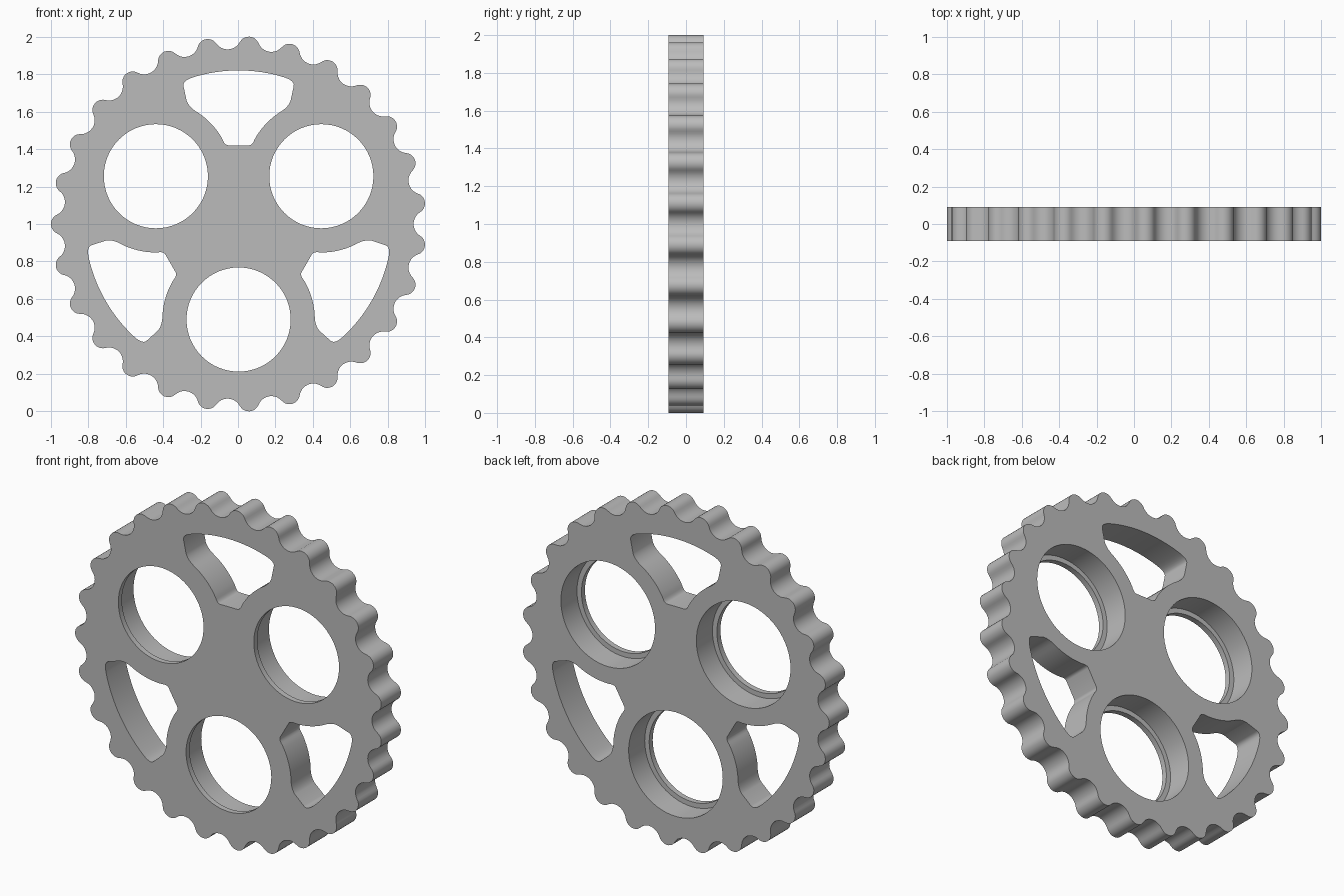
import bpy, bmesh
from math import sin, cos, pi, radians, atan2, hypot
from mathutils import Vector

cube = bpy.data.objects.get("Cube")
if cube:
    bpy.data.objects.remove(cube)

TEETH = 27
TIP_R, TIP_ROUND, ROOT_R = 1.0017, 0.055, 0.935
HALF_DEPTH = 0.0915
LIP = 0.033              # thickness of the lip left at the front of each bore
HOLE_R, BORE_R, HOLE_DIST = 0.278, 0.307, 0.51
SHIFT = 0.0032           # centres the odd tooth count on x


def arc(cx, cz, r, a0, a1, n):
    return [(cx + r * cos(a0 + (a1 - a0) * i / n), cz + r * sin(a0 + (a1 - a0) * i / n))
            for i in range(n + 1)]


def corner(p, c, q, n=6):
    p, c, q = Vector(p), Vector(c), Vector(q)
    return [tuple(p * (1 - t) ** 2 + c * 2 * t * (1 - t) + q * t * t)
            for t in (i / n for i in range(n + 1))]


def turn(points, a):
    return [(x * cos(a) - z * sin(a), x * sin(a) + z * cos(a)) for x, z in points]


def rim_outline():
    # rounded tooth tip blended into a round root, repeated around the wheel
    half = pi / TEETH
    tip_c = TIP_R - TIP_ROUND
    root_c = ROOT_R + 0.073
    dx, dz = root_c * cos(half) - tip_c, root_c * sin(half)
    phi, root_round = atan2(dz, dx), hypot(dx, dz) - TIP_ROUND
    tooth = arc(tip_c, 0, TIP_ROUND, -phi, phi, 10)
    tooth += arc(root_c * cos(half), root_c * sin(half), root_round,
                 phi + pi, 2 * half - phi + pi, 10)[1:-1]
    return [p for k in range(TEETH) for p in turn(tooth, pi + 2 * half * k)]


def window_outline():
    # right half, from the inner flat up to the middle of the outer arc
    hx, hz = HOLE_DIST * cos(pi / 6), HOLE_DIST * sin(pi / 6)
    side = arc(hx, hz, 0.407, radians(151), radians(121), 10)
    top = arc(0, 0, 0.82, radians(73), radians(90), 8)
    half = corner((0.055, 0.42), (0.074, 0.42), side[0])
    half += side[1:-1]
    half += corner(side[-1], (0.268, 0.629), (0.278, 0.66))
    half += corner((0.294, 0.735), (0.302, 0.765), top[0])
    half += top[1:]
    return half + [(-x, z) for x, z in reversed(half[:-1])]


bm = bmesh.new()


def loop(points, y):
    vs = [bm.verts.new((x + SHIFT, y, z + 1)) for x, z in points]
    for i, v in enumerate(vs):
        bm.edges.new((vs[i - 1], v))
    return vs


def wall(a, b):
    for i in range(len(a)):
        bm.faces.new((a[i - 1], a[i], b[i], b[i - 1]))


def cap(loops, normal):
    edges = [bm.edges.get((vs[i - 1], vs[i])) for vs in loops for i in range(len(vs))]
    bmesh.ops.triangle_fill(bm, use_beauty=True, edges=edges, normal=normal)


front_y, back_y = -HALF_DEPTH, HALF_DEPTH
front, back, walls = [], [], []

# Toothed rim and the three windows go straight through
for outline in [rim_outline()] + [turn(window_outline(), 2 * pi * k / 3) for k in range(3)]:
    f, b = loop(outline, front_y), loop(outline, back_y)
    front.append(f)
    back.append(b)
    walls.append((f, b))

# Three round holes, each counterbored from the back
for k in range(3):
    a = pi / 6 + 2 * pi * k / 3
    cx, cz = HOLE_DIST * cos(a), HOLE_DIST * sin(a)
    small = arc(cx, cz, HOLE_R, 0, 2 * pi, 64)[:-1]
    large = arc(cx, cz, BORE_R, 0, 2 * pi, 64)[:-1]
    rings = [loop(small, front_y), loop(small, front_y + LIP),
             loop(large, front_y + LIP), loop(large, back_y)]
    front.append(rings[0])
    back.append(rings[-1])
    walls += zip(rings, rings[1:])

# Flat faces first, then the walls between the loops
cap(front, (0, -1, 0))
cap(back, (0, 1, 0))
for a, b in walls:
    wall(a, b)
bmesh.ops.recalc_face_normals(bm, faces=bm.faces[:])

mesh = bpy.data.meshes.new("toothed_wheel")
bm.to_mesh(mesh)
bm.free()
wheel = bpy.data.objects.new("toothed_wheel", mesh)
bpy.context.collection.objects.link(wheel)

# Plain grey metal
grey = bpy.data.materials.new("plain_grey")
grey.use_nodes = True
grey.diffuse_color = (0.5, 0.5, 0.5, 1)
grey.node_tree.nodes["Principled BSDF"].inputs["Base Color"].default_value = (0.5, 0.5, 0.5, 1)
mesh.materials.append(grey)

bpy.ops.object.select_all(action='DESELECT')
wheel.select_set(True)
bpy.context.view_layer.objects.active = wheel
bpy.ops.object.shade_smooth_by_angle(angle=radians(35))
